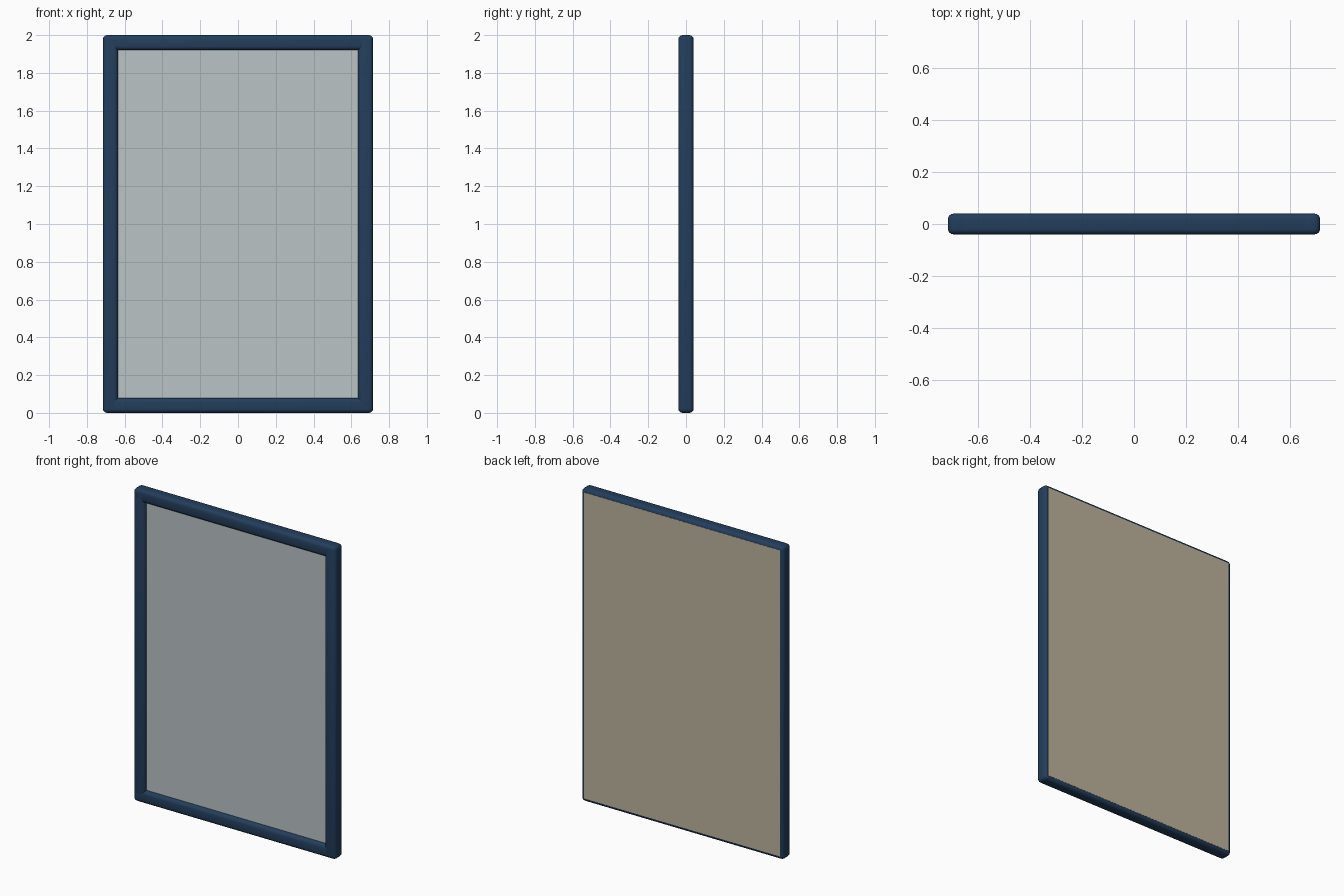
import bpy

cube = bpy.data.objects.get("Cube")
if cube:
    bpy.data.objects.remove(cube, do_unlink=True)

W, H, D = 1.43, 2.0, 0.08   # overall width, height, depth
BAR = 0.08                  # frame bar width
ROUND = 0.022               # rounded edge radius


def material(name, rgb):
    mat = bpy.data.materials.new(name)
    color = (*rgb, 1.0)
    mat.diffuse_color = color
    mat.use_nodes = True
    bsdf = next(n for n in mat.node_tree.nodes if n.type == 'BSDF_PRINCIPLED')
    bsdf.inputs["Base Color"].default_value = color
    bsdf.inputs["Roughness"].default_value = 0.6
    return mat


navy = material("navy_frame", (0.017, 0.048, 0.107))
glass = material("pale_grey_glass", (0.49, 0.55, 0.56))
tan = material("tan_board", (0.51, 0.45, 0.34))


def box(name, center, size, mat, bevel=0.0):
    bpy.ops.mesh.primitive_cube_add(size=1, location=center)
    obj = bpy.context.object
    obj.name = name
    obj.scale = size
    bpy.ops.object.transform_apply(location=False, rotation=False, scale=True)
    obj.data.materials.append(mat)
    if bevel:
        mod = obj.modifiers.new("rounded_edges", 'BEVEL')
        mod.width = bevel
        mod.segments = 4
        bpy.ops.object.modifier_apply(modifier=mod.name)
        bpy.ops.object.shade_smooth_by_angle()
    return obj


# Rounded frame: upright stiles and horizontal rails
for side, sign in (("left", 1), ("right", -1)):
    box(side + "_stile", (sign * (W - BAR) / 2, 0, H / 2), (BAR, D, H), navy, ROUND)
for end, z in (("top", H - BAR / 2), ("bottom", BAR / 2)):
    box(end + "_rail", (0, 0, z), (W, D, BAR), navy, ROUND)

# Glass pane tucked into the frame
box("glass_pane", (0, -0.01, H / 2), (W - BAR, 0.01, H - BAR), glass)

# Backing board covering the flat part of the back
box("backing_board", (0, D / 2, H / 2), (W - 2 * ROUND, 0.002, H - 2 * ROUND), tan)
